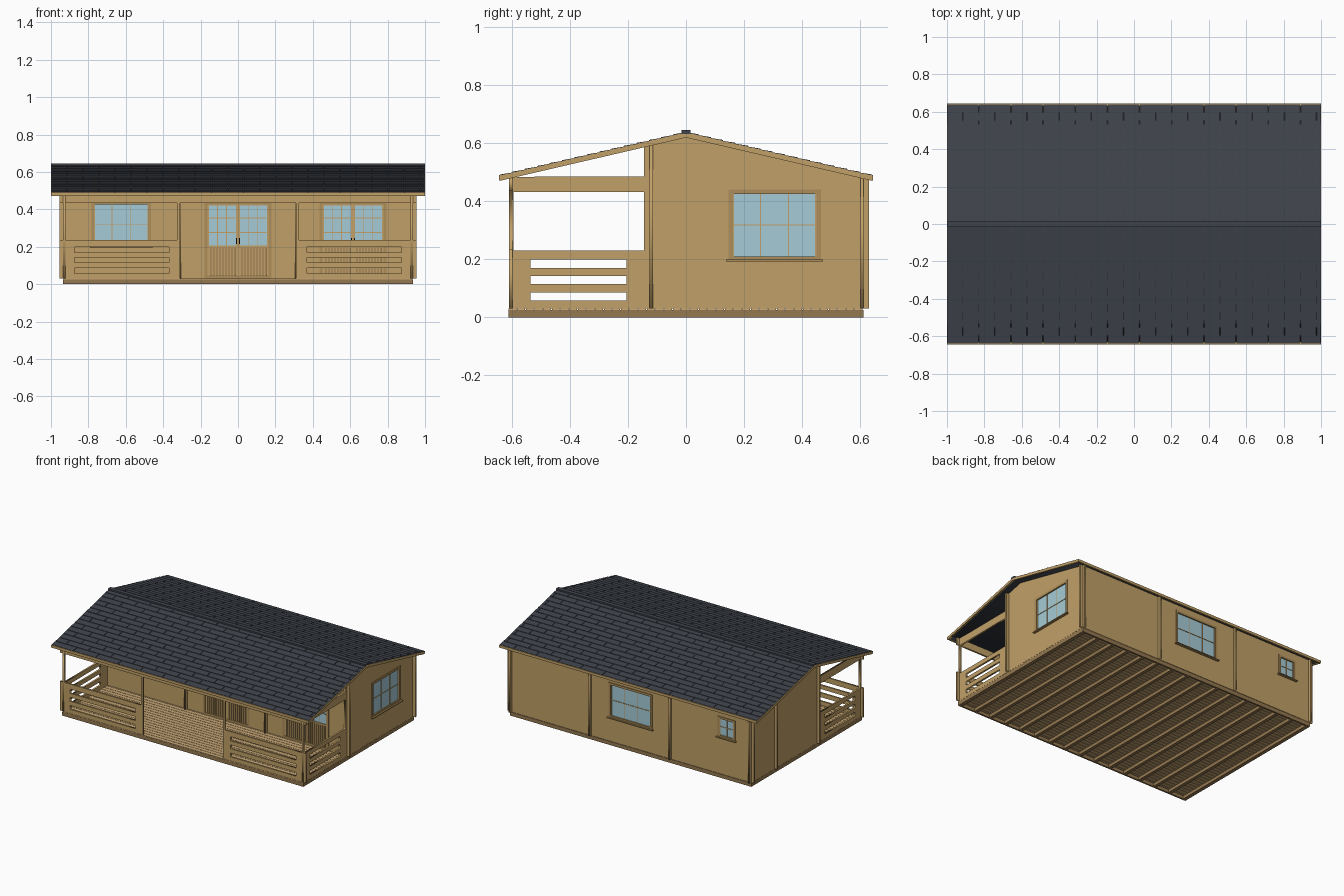
import bpy, bmesh
from mathutils import Matrix

if "Cube" in bpy.data.objects:
    bpy.data.objects.remove(bpy.data.objects["Cube"])


def material(name, r, g, b):
    m = bpy.data.materials.new(name)
    m.diffuse_color = (r, g, b, 1)
    m.use_nodes = True
    m.node_tree.nodes["Principled BSDF"].inputs["Base Color"].default_value = m.diffuse_color
    return m


WOOD = material("timber", 0.53, 0.35, 0.135)
TRIM = material("trim", 0.42, 0.27, 0.10)
DARK = material("treated_timber", 0.30, 0.19, 0.08)
DECK = material("deck", 0.58, 0.39, 0.18)
ROOF = material("shingle", 0.05, 0.056, 0.07)
GLASS = material("glass", 0.38, 0.60, 0.67)
METAL = material("metal", 0.03, 0.03, 0.03)
AXES = {"x": Matrix(((0, 0, 1, 0), (1, 0, 0, 0), (0, 1, 0, 0), (0, 0, 0, 1))),
        "y": Matrix(((1, 0, 0, 0), (0, 0, -1, 0), (0, 1, 0, 0), (0, 0, 0, 1)))}
T = 0.012  # wall thickness


def add(name, bm, mat):
    bmesh.ops.recalc_face_normals(bm, faces=bm.faces)
    me = bpy.data.meshes.new(name)
    bm.to_mesh(me)
    bm.free()
    me.materials.append(mat)
    ob = bpy.data.objects.new(name, me)
    bpy.context.collection.objects.link(ob)
    return ob


def boxes(name, items, mat, axis=None):
    """Boxes as (u0,u1,v0,v1,w0,w1); axis x/y: u,v lie in the wall plane, w across it."""
    bm = bmesh.new()
    for a0, a1, b0, b1, c0, c1 in items:
        if axis == "x":
            lo, hi = (c0, a0, b0), (c1, a1, b1)
        elif axis == "y":
            lo, hi = (a0, c0, b0), (a1, c1, b1)
        else:
            lo, hi = (a0, b0, c0), (a1, b1, c1)
        mid = [(p + q) / 2 for p, q in zip(lo, hi)]
        size = [q - p for p, q in zip(lo, hi)]
        bmesh.ops.create_cube(bm, size=1, matrix=Matrix.Translation(mid) @ Matrix.Diagonal((*size, 1)))
    return add(name, bm, mat)


def rect(u0, u1, v0, v1):
    return [(u0, v0), (u1, v0), (u1, v1), (u0, v1)]


def panel(name, axis, pos, outline, holes=(), mat=WOOD, thick=T):
    """Flat slab with holes, from a filled and extruded 2D curve."""
    cu = bpy.data.curves.new(name, "CURVE")
    cu.dimensions, cu.fill_mode, cu.extrude = "2D", "BOTH", thick / 2
    for pts in [outline, *holes]:
        sp = cu.splines.new("POLY")
        sp.points.add(len(pts) - 1)
        for p, (u, v) in zip(sp.points, pts):
            p.co = (u, v, 0, 1)
        sp.use_cyclic_u = True
    tmp = bpy.data.objects.new(name + "_curve", cu)
    bpy.context.collection.objects.link(tmp)
    me = bpy.data.meshes.new_from_object(tmp.evaluated_get(bpy.context.evaluated_depsgraph_get()))
    bpy.data.objects.remove(tmp)
    bm = bmesh.new()
    bm.from_mesh(me)
    bpy.data.meshes.remove(me)
    bmesh.ops.remove_doubles(bm, verts=bm.verts, dist=1e-5)
    off = Matrix.Translation((pos, 0, 0) if axis == "x" else (0, pos, 0))
    bm.transform(off @ AXES[axis])
    return add(name, bm, mat)


def frame(u0, u1, v0, v1, w, pos, half):
    c = (pos - half, pos + half)
    return [(u0, u0 + w, v0, v1, *c), (u1 - w, u1, v0, v1, *c),
            (u0 + w, u1 - w, v0, v0 + w, *c), (u0 + w, u1 - w, v1 - w, v1, *c)]


def bars(u0, u1, v0, v1, cols, rows, pos):
    c = (pos - 0.005, pos + 0.005)
    us = [u0 + (u1 - u0) * i / cols for i in range(1, cols)]
    vs = [v0 + (v1 - v0) * i / rows for i in range(1, rows)]
    return [(u - .002, u + .002, v0, v1, *c) for u in us] + [(u0, u1, v - .002, v + .002, *c) for v in vs]


def window(name, axis, pos, out, u0, u1, v0, v1, cols, rows):
    boxes(name + "_casing", frame(u0 - .014, u1 + .014, v0 - .010, v1 + .010, .015, pos, .011), TRIM, axis)
    boxes(name + "_bars", frame(u0, u1, v0, v1, .005, pos, .007) + bars(u0, u1, v0, v1, cols, rows, pos), WOOD, axis)
    boxes(name + "_glass", [(u0, u1, v0, v1, pos - .002, pos + .002)], GLASS, axis)
    w = sorted((pos, pos + out * .022))
    boxes(name + "_sill", [(u0 - .022, u1 + .022, v0 - .013, v0 - .006, *w)], TRIM, axis)


def double_door(name, cx, pos):
    u0, u1, top, mid, bot = cx - .165, cx + .165, .43, .20, .034
    boxes(name + "_casing", frame(u0 - .014, u1 + .014, bot - .004, top + .012, .015, pos, .011), TRIM, "y")
    for side, a, b in (("left", u0, cx - .001), ("right", cx + .001, u1)):
        g0, g1 = a + .008, b - .012
        leaf = frame(a, b, bot, top, .010, pos, .007) + [(a, b, mid - .006, mid + .006, pos - .007, pos + .007)]
        n = 9
        step = (g1 - g0) / n
        leaf += [(g0 + i * step, g0 + (i + .6) * step, bot, mid, pos - .008, pos + .004) for i in range(n)]
        leaf += bars(g0, g1, mid, top, 3, 3, pos)
        boxes(f"{name}_{side}_leaf", leaf, WOOD, "y")
        boxes(f"{name}_{side}_backing", [(a, b, bot, mid, pos - .001, pos + .003)], DARK, "y")
        boxes(f"{name}_{side}_glass", [(a, b, mid, top, pos - .002, pos + .002)], GLASS, "y")
    boxes(name + "_handles", [(cx + s * .008 - .003, cx + s * .008 + .003, .215, .247, pos - .022, pos - .006)
                              for s in (-1, 1)], METAL, "y")


def roof_z(y):
    return 0.637 - 0.232 * abs(y)


def chevron(y, drop, thick):
    return [(-y, roof_z(y) - drop), (0, roof_z(0) - drop), (y, roof_z(y) - drop),
            (y, roof_z(y) - drop - thick), (0, roof_z(0) - drop - thick), (-y, roof_z(y) - drop - thick)]


# Base: joists, rim and floor boards
boxes("floor_joists", [(-.92 + i * .1227 - .011, -.92 + i * .1227 + .011, -.6, .6, 0, .022) for i in range(16)], DARK)
boxes("base_rim", frame(-.935, .935, -.612, .612, .012, .013, .013), DARK)
boxes("floor_boards", [(-.934, .934, -.611 + i * .0298, -.611 + i * .0298 + .027, .022, .030) for i in range(41)], DECK)

# Side walls with the porch rail, post and beam in one piece
SLOTS = [(.058, .085), (.115, .142), (.170, .199)]
house = [(.63, .03), (.63, roof_z(.63) - .014), (0, .623), (-.145, roof_z(.145) - .014)]
side = [(-.609, .03)] + house + [(-.145, .485), (-.609, .484)]
rails = [rect(-.535, -.205, a, b) for a, b in SLOTS] + [rect(-.594, -.145, .23, .432)]
panel("left_wall", "x", -.929, side, rails)
panel("right_wall", "x", .929, side, rails + [rect(.16, .45, .205, .43)])
for s, label in ((-1, "left"), (1, "right")):
    panel(label + "_partition", "x", s * .31, [(-.145, .03)] + house)

# Front, back and small inner walls; their ends stick out past the corners
panel("front_wall", "y", -.12, rect(-.955, .955, .03, .594),
      [rect(-.77, -.48, .205, .43), rect(-.165, .165, .034, .43), rect(.45, .78, .034, .43)])
panel("back_wall", "y", .606, rect(-.955, .955, .03, .482),
      [rect(-.155, .155, .205, .43), rect(-.80, -.69, .295, .42)])
panel("inner_room_wall", "y", .35, rect(-.955, -.29, .03, .541))

# Porch front: rails, posts and beam with an entrance notch
half = [(.31, .435), (.31, .03), (.955, .03), (.955, .235), (.936, .235), (.936, .435), (.955, .435), (.955, .483)]
front_holes = []
for s in (-1, 1):
    front_holes.append(rect(*sorted((s * .325, s * .921)), .235, .435))
    front_holes += [rect(*sorted((s * .37, s * .875)), a, b) for a, b in SLOTS]
panel("porch_front", "y", -.603, half + [(-u, v) for u, v in reversed(half)], front_holes)

# Windows and doors
window("side_window", "x", .929, 1, .16, .45, .205, .43, 3, 2)
window("front_window", "y", -.12, -1, -.77, -.48, .205, .43, 3, 2)
window("back_window", "y", .606, 1, -.155, .155, .205, .43, 3, 2)
window("small_back_window", "y", .606, 1, -.80, -.69, .295, .42, 2, 2)
double_door("main_door", 0, -.12)
double_door("side_room_door", .615, -.12)

# Roof deck, gable boards, eave boards and ridge cap
panel("roof_deck", "x", 0, chevron(.632, .003, .011), mat=ROOF, thick=1.976)
for s, label in ((-1, "left"), (1, "right")):
    panel(label + "_gable_board", "x", s * .993, chevron(.636, 0, .018), thick=.012)
boxes("eave_boards", [(-.999, .999, *sorted((s * .632, s * .644)), .472, .490) for s in (-1, 1)], WOOD)
boxes("ridge_cap", [(-.999, .999, -.015, .015, .632, .645)], ROOF)

# Staggered shingles, each tilted so its lower edge stands proud
bm = bmesh.new()
ROWS, W, GAP = 15, 0.172, 0.004
for s in (-1, 1):
    for r in range(ROWS):
        y0, y1 = .640 * r / ROWS, .640 * (r + 1) / ROWS
        for i in range(13):
            x0 = max(-.997, -1 + (i - .5 * (r % 2)) * W)
            x1 = min(.997, -1 + (i + 1 - .5 * (r % 2)) * W - GAP)
            if x1 - x0 < .01:
                continue
            prof = [(y0, roof_z(y0) - .002), (y0, roof_z(y0) + .0005), (y1, roof_z(y1) + .0035), (y1, roof_z(y1) - .002)]
            ends = [[bm.verts.new((x, s * y, z)) for y, z in prof] for x in (x0, x1)]
            bm.faces.new(ends[0])
            bm.faces.new(ends[1][::-1])
            for k in range(4):
                m = (k + 1) % 4
                bm.faces.new((ends[0][k], ends[1][k], ends[1][m], ends[0][m]))
add("shingles", bm, ROOF)
